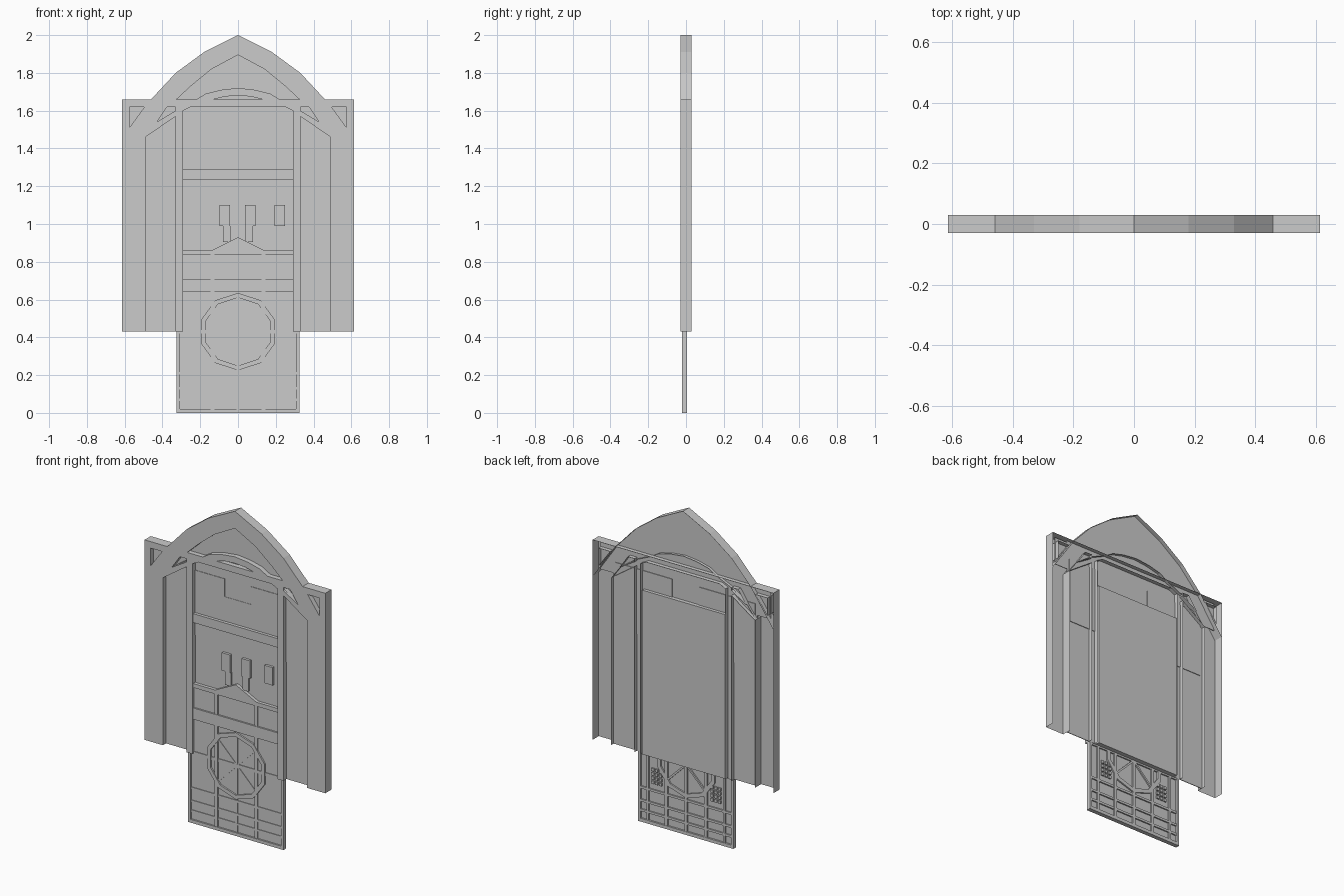
import bpy, bmesh, math

if "Cube" in bpy.data.objects:
    bpy.data.objects.remove(bpy.data.objects["Cube"])

F, B = -0.03, 0.03      # front and back limits of the whole piece
SILL = 0.43             # bottom of the surround


def finish(name, bm):
    bmesh.ops.recalc_face_normals(bm, faces=bm.faces)
    me = bpy.data.meshes.new(name)
    bm.to_mesh(me)
    bm.free()
    ob = bpy.data.objects.new(name, me)
    bpy.context.collection.objects.link(ob)
    return ob


def plate(name, loops, y0, y1, closed=True, open_z=None):
    """Flat xz outline (first loop) with holes, pulled back from y0 to y1."""
    bm = bmesh.new()
    for pts in loops:
        vs = [bm.verts.new((x, y0, z)) for x, z in pts]
        for i in range(len(vs)):
            bm.edges.new((vs[i - 1], vs[i]))
    outline = list(bm.edges)
    bmesh.ops.triangle_fill(bm, use_beauty=True, use_dissolve=True, edges=outline)
    if closed:
        r = bmesh.ops.extrude_face_region(bm, geom=bm.faces[:], use_keep_orig=True)
    else:
        rim = [e for e in bm.edges if e.is_boundary and not (
            open_z is not None and all(abs(v.co.z - open_z) < 1e-5 for v in e.verts))]
        r = bmesh.ops.extrude_edge_only(bm, edges=rim)
    for v in r['geom']:
        if isinstance(v, bmesh.types.BMVert):
            v.co.y = y1
    return finish(name, bm)


def box(name, x0, x1, y0, y1, z0, z1):
    return plate(name, [[(x0, z0), (x1, z0), (x1, z1), (x0, z1)]], y0, y1)


def strip(name, pts, y0, y1):
    """Thin wall following an xz path."""
    bm = bmesh.new()
    rows = [(bm.verts.new((x, y0, z)), bm.verts.new((x, y1, z))) for x, z in pts]
    for a, b in zip(rows, rows[1:]):
        bm.faces.new((a[0], b[0], b[1], a[1]))
    return finish(name, bm)


def sym(half):
    """Mirror a right-hand path that ends on the centre line."""
    return half + [(-x, z) for x, z in reversed(half) if x > 1e-6]


def flip(pts):
    return [(-x, z) for x, z in pts]


# Surround: hollow sheet with three openings and pierced spandrels
half = [(0.615, 1.66), (0.615, SILL), (0.49, SILL), (0.49, 1.46), (0.33, 1.57),
        (0.33, SILL), (0.29, SILL), (0.29, 1.60), (0.25, 1.62)]
tri = [(0.495, 1.62), (0.575, 1.62), (0.575, 1.51)]
quad = [(0.33, 1.62), (0.375, 1.62), (0.43, 1.54), (0.33, 1.60)]
plate("surround", [sym(half), tri, flip(tri), quad, flip(quad)], F, B,
      closed=False, open_z=SILL)

# Pointed arch over the surround, with recessed infill
outer = [(0.46, 1.66), (0.33, 1.80), (0.18, 1.91), (0, 2.0)]
inner = [(0.325, 1.66), (0.25, 1.73), (0.14, 1.82), (0, 1.895)]
plate("arch_face", [sym(outer) + sym(inner)[::-1]], F, F + 0.004)
strip("arch_outer_wall", sym([(0.612, 1.44)] + outer), F + 0.002, B)
strip("arch_inner_wall", sym(inner), F, 0.0)
plate("arch_infill", [sym(outer)], 0.0, 0.004)

# Low brace arch: crown above the beam, walls running on behind it
up = [(0.22, 1.66), (0.17, 1.69), (0.09, 1.71), (0, 1.72)]
low = [(0.13, 1.66), (0.07, 1.675), (0, 1.68)]
plate("brace_crown", [sym(up) + sym(low)[::-1]], F, 0.0)
strip("brace_upper_wall", sym([(0.49, 1.46), (0.43, 1.54), (0.33, 1.61)] + up), F + 0.002, 0.022)

# Recessed wall, side boards and backing board
box("recessed_wall", -0.49, 0.49, 0.0, 0.004, SILL, 1.66)
for s, n in ((1, "right"), (-1, "left")):
    a, b = sorted((s * 0.09, s * 0.475))
    box("side_board_" + n, a, b, -0.003, 0.008, 1.15, 1.55)
    a, b = sorted((s * 0.49, s * 0.58))
    box("spandrel_back_" + n, a, b, 0.0, 0.004, 1.48, 1.65)
box("backing_board", -0.285, 0.28, -0.002, 0.028, SILL, 1.44)

# Rails and gable in the centre opening
D0, D1 = -0.022, 0.004
box("upper_rail", -0.29, 0.29, D0, 0.0, 1.235, 1.29)
box("middle_rail", -0.29, 0.29, D0, 0.0, 0.835, 0.86)
box("lower_rail", -0.29, 0.29, D0, 0.0, 0.64, 0.71)
plate("gable", [[(-0.14, 0.86), (0.14, 0.86), (0, 0.93)]], D0, 0.0)

# Small raised blocks and their stems
for i, x in enumerate((-0.07, 0.065, 0.22)):
    box(f"block_{i}", x - 0.028, x + 0.028, -0.018, 0.0, 0.99, 1.10)
for i, x in enumerate((-0.06, 0.06)):
    box(f"stem_{i}", x - 0.02, x + 0.02, -0.012, 0.0, 0.905, 0.99)

# Lower gate: frame, thin panel and bars
box("gate_panel", -0.32, 0.32, -0.012, -0.007, 0.01, 0.84)
for s, n in ((1, "right"), (-1, "left")):
    a, b = sorted((s * 0.308, s * 0.325))
    box("gate_stile_" + n, a, b, D0, D1, 0.0, 0.84)
    box("gate_bar_" + n, s * 0.135 - 0.01, s * 0.135 + 0.01, D0 + 0.003, 0.002, 0.02, 0.84)
    box("gate_rib_" + n, s * 0.26 - 0.006, s * 0.26 + 0.006, -0.009, 0.002, 0.02, 0.43)
box("gate_sill", -0.325, 0.325, D0, D1, 0.0, 0.02)
box("gate_middle_bar", -0.008, 0.008, -0.015, 0.002, 0.02, 0.62)
for i, z in enumerate((0.07, 0.13, 0.21)):
    box(f"gate_cross_bar_{i}", -0.308, 0.308, -0.016, 0.001, z - 0.007, z + 0.007)
box("gate_centre_bar", -0.308, 0.308, -0.016, 0.001, 0.42, 0.44)


# Ten-sided ring with spokes
def ring(r):
    return [(r * math.sin(k * math.pi / 5), 0.43 + r * math.cos(k * math.pi / 5))
            for k in range(10)]


plate("gate_ring", [ring(0.205), ring(0.18)], D0, 0.002)
for s, n in ((1, "right"), (-1, "left")):
    d = 0.125
    pts = [(-s * d - 0.008, 0.43 - d), (-s * d + 0.008, 0.43 - d),
           (s * d + 0.008, 0.43 + d), (s * d - 0.008, 0.43 + d)]
    plate("ring_spoke_" + n, [pts], -0.015, 0.001)

# Small studs on the back of the gate beside the ring
for s in (1, -1):
    for i in range(3):
        for j in range(4):
            x, z = s * (0.175 + i * 0.026), 0.26 + j * 0.026
            box("gate_stud", x - 0.009, x + 0.009, -0.008, 0.001, z - 0.009, z + 0.009)
